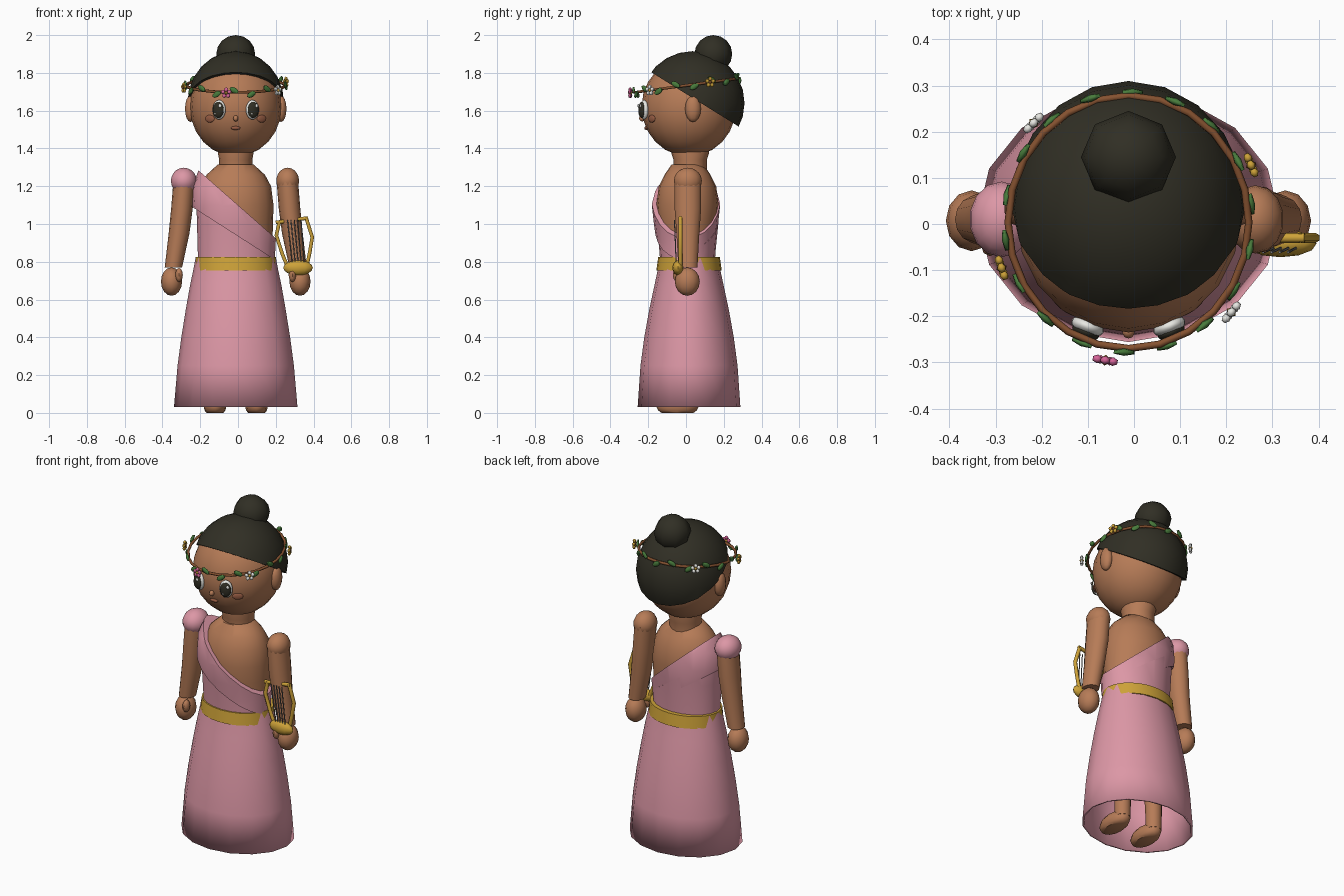
import bpy, bmesh, math
from mathutils import Matrix, Vector

if "Cube" in bpy.data.objects:
    bpy.data.objects.remove(bpy.data.objects["Cube"])

CX = -0.012  # middle of the body
COLOURS = {
    "skin": (0.47, 0.20, 0.095), "rose_cloth": (0.72, 0.31, 0.38), "dark_hair": (0.03, 0.028, 0.018),
    "gold": (0.61, 0.36, 0.04), "leaf_green": (0.065, 0.20, 0.045), "vine_brown": (0.24, 0.085, 0.03),
    "white": (0.82, 0.82, 0.78), "magenta_petal": (0.68, 0.13, 0.32), "blush": (0.30, 0.105, 0.055),
    "string_grey": (0.20, 0.20, 0.20)}
MATS = {}
for key, rgb in COLOURS.items():
    MATS[key] = bpy.data.materials.new(key)
    MATS[key].diffuse_color = (*rgb, 1)


def finish(name, bm, mat, angle=52):
    """Turn a bmesh into a coloured, smooth shaded object."""
    bmesh.ops.recalc_face_normals(bm, faces=bm.faces)
    mesh = bpy.data.meshes.new(name)
    bm.to_mesh(mesh)
    bm.free()
    obj = bpy.data.objects.new(name, mesh)
    bpy.context.collection.objects.link(obj)
    mesh.materials.append(MATS[mat])
    bpy.ops.object.select_all(action='DESELECT')
    obj.select_set(True)
    bpy.context.view_layer.objects.active = obj
    if angle:
        bpy.ops.object.shade_smooth_by_angle(angle=math.radians(angle))
    else:
        bpy.ops.object.shade_smooth()
    return obj


def cut(bm, point, normal):
    """Remove what lies on the normal side of a plane and close the hole."""
    res = bmesh.ops.bisect_plane(bm, geom=bm.verts[:] + bm.edges[:] + bm.faces[:], dist=1e-5,
                                 plane_co=point, plane_no=normal, clear_outer=True)
    edges = [e for e in res["geom_cut"] if isinstance(e, bmesh.types.BMEdge)]
    bmesh.ops.holes_fill(bm, edges=edges, sides=0)


def blobs(name, mat, items, segs=16, rings=10, cuts=(), angle=52):
    """Ellipsoids given as (centre, radii, rotation)."""
    bm = bmesh.new()
    for loc, radii, rot in items:
        m = Matrix.Translation(loc) @ rot @ Matrix.Diagonal((*radii, 1))
        bmesh.ops.create_uvsphere(bm, u_segments=segs, v_segments=rings, radius=1, matrix=m)
    for point, normal in cuts:
        cut(bm, point, normal)
    return finish(name, bm, mat, angle)


def blob(name, mat, loc, radii, rot=Matrix(), **kw):
    return blobs(name, mat, [(loc, radii, rot)], **kw)


def loft(name, mat, rings, segs=20, caps=True, cuts=(), angle=52):
    """Stack of ellipses given as (z, rx, ry, cx, cy)."""
    bm = bmesh.new()
    loops = []
    for z, rx, ry, cx, cy in rings:
        loops.append([bm.verts.new((cx + rx * math.cos(2 * math.pi * i / segs),
                                    cy + ry * math.sin(2 * math.pi * i / segs), z)) for i in range(segs)])
    for a, b in zip(loops, loops[1:]):
        for i in range(segs):
            j = (i + 1) % segs
            bm.faces.new((a[i], a[j], b[j], b[i]))
    if caps:
        bm.faces.new(loops[0])
        bm.faces.new(loops[-1])
    for point, normal in cuts:
        cut(bm, point, normal)
    return finish(name, bm, mat, angle)


def tube(name, mat, paths, radius, cyclic=False):
    curve = bpy.data.curves.new(name, 'CURVE')
    curve.dimensions = '3D'
    curve.bevel_depth, curve.bevel_resolution, curve.use_fill_caps = radius, 1, True
    for pts in paths:
        sp = curve.splines.new('POLY')
        sp.points.add(len(pts) - 1)
        for p, co in zip(sp.points, pts):
            p.co = (*co, 1)
        sp.use_cyclic_u = cyclic
    obj = bpy.data.objects.new(name, curve)
    bpy.context.collection.objects.link(obj)
    curve.materials.append(MATS[mat])


def rot(deg, axis):
    return Matrix.Rotation(math.radians(deg), 4, axis)


# Head, ears, neck
HC, HR = Vector((CX, 0.015, 1.62)), (0.243, 0.25, 0.262)
blob("head", "skin", HC, HR, segs=20, rings=12)
for side, s in (("left", 1), ("right", -1)):
    blob(side + "_ear", "skin", (CX + s * 0.24, 0.037, 1.61), (0.03, 0.042, 0.07), segs=10, rings=8)
loft("neck", "skin", [(1.27, 0.09, 0.088, CX, 0.022), (1.34, 0.088, 0.088, CX, 0.022),
                      (1.375, 0.094, 0.1, CX, 0.022), (1.42, 0.09, 0.095, CX, 0.022)], 16)

# Hair cap trimmed by a sloping plane, and bun
blob("hair_cap", "dark_hair", (CX, 0.035, 1.64), (0.256, 0.275, 0.275), segs=20, rings=12,
     cuts=[((0, 0.05, 1.658), (0, -0.295, -0.475))])
blob("hair_bun", "dark_hair", (CX, 0.145, 1.9), (0.103, 0.1, 0.1), segs=8, rings=8)


def face_point(dx, z, out=0.0):
    """Point on the front of the head."""
    k = 1 - (dx / HR[0]) ** 2 - ((z - HC.z) / HR[2]) ** 2
    p = Vector((CX + dx, HC.y - HR[1] * math.sqrt(k), z))
    return p + (p - HC).normalized() * out


# Face
for side, s in (("left", 1), ("right", -1)):
    turn = rot(s * 21, 'Z')
    blob(side + "_eye_white", "white", face_point(s * 0.087, 1.605, 0.004), (0.037, 0.02, 0.052), turn)
    blob(side + "_eye_pupil", "dark_hair", face_point(s * 0.087, 1.605, 0.017), (0.031, 0.016, 0.043), turn)
    blobs(side + "_eye_glint", "white",
          [(face_point(s * 0.087 + 0.012, 1.625, 0.03), (0.008, 0.005, 0.01), turn),
           (face_point(s * 0.087 - 0.01, 1.588, 0.03), (0.005, 0.004, 0.006), turn)], segs=8, rings=6)
    blob(side + "_cheek", "blush", face_point(s * 0.138, 1.557, -0.001), (0.03, 0.008, 0.02), rot(s * 35, 'Z'))
blob("nose", "skin", face_point(0, 1.56, 0.004), (0.014, 0.016, 0.016), segs=10, rings=8)
blob("mouth", "blush", face_point(0, 1.508, 0), (0.027, 0.01, 0.01), segs=10, rings=8)


# Wreath: tilted vine, leaves and flowers
def wreath(deg, r=0.0):
    a = math.radians(deg)
    y = (0.274 + r) * math.sin(a)
    return Vector((CX + (0.261 + r) * math.cos(a), 0.004 + y, 1.734 + 0.135 * y))


tube("wreath_vine", "vine_brown", [[wreath(i * 15) for i in range(24)]], 0.008, True)
leaves = []
for i in range(18):
    deg, up = i * 20 + 8, 1 if i % 2 else -1
    leaves.append((wreath(deg, 0.008) + Vector((0, 0, up * 0.012)), (0.03, 0.008, 0.015),
                   rot(deg + 90, 'Z') @ rot(up * 30, 'Y')))
blobs("wreath_leaves", "leaf_green", leaves, segs=6, rings=4)
FLOWERS = [(260, "magenta_petal"), (320, "white"), (24, "gold"), (135, "white"), (199, "gold")]
for n, (deg, mat) in enumerate(FLOWERS):
    c, turn = wreath(deg, 0.03), rot(deg + 90, 'Z')
    petals = []
    for k in range(5):
        a = 2 * math.pi * k / 5 + math.pi / 2
        petals.append((c + turn @ Vector((0.018 * math.cos(a), 0, 0.018 * math.sin(a))),
                       (0.0115, 0.0095, 0.0115), turn))
    blobs(f"flower_petals_{n + 1}", mat, petals, segs=6, rings=4)
    blob(f"flower_centre_{n + 1}", "vine_brown" if mat == "gold" else "gold", c,
         (0.009, 0.012, 0.009), turn, segs=6, rings=4)

# Torso, and the draped top cut along slanting planes
TORSO = [(0.75, 0.193, 0.135), (0.85, 0.193, 0.14), (1.0, 0.197, 0.155), (1.1, 0.2, 0.165),
         (1.2, 0.187, 0.152), (1.26, 0.155, 0.122), (1.315, 0.095, 0.085)]
loft("torso", "skin", [(z, rx, ry, CX, 0.008) for z, rx, ry in TORSO])
top_plane = ((0, 0, 1.10), (0.88, 0, 1))
low_plane = ((0, 0, 0.935), (-0.64, 0, -1))
loft("bodice", "rose_cloth", [(z, rx + 0.008, ry + 0.008, CX, 0.008) for z, rx, ry in TORSO],
     cuts=[((0, 0, 1.0), (0.7, 0, 1))])
SASH = [(0.78, 0.206, 0.148), (0.9, 0.211, 0.156), (1.0, 0.222, 0.17), (1.1, 0.232, 0.181),
        (1.2, 0.228, 0.168), (1.29, 0.195, 0.1)]
loft("shoulder_sash", "rose_cloth", [(z, rx, ry, CX, 0.0) for z, rx, ry in SASH],
     cuts=[top_plane, low_plane])

# Skirt with an inner wall, and belt
SKIRT = [(0.82, 0.213, 0.154), (0.76, 0.224, 0.165), (0.68, 0.241, 0.182), (0.55, 0.264, 0.21),
         (0.4, 0.288, 0.237), (0.25, 0.308, 0.257), (0.03, 0.327, 0.272)]
inner = [(z, rx - 0.012, ry - 0.012) for z, rx, ry in reversed(SKIRT)]
loft("skirt", "rose_cloth", [(z, rx, ry, CX, 0.016) for z, rx, ry in SKIRT + inner], 16,
     caps=False, angle=None)
loft("belt", "gold", [(0.755, 0.217, 0.173), (0.825, 0.212, 0.163)] and
     [(0.755, 0.217, 0.173, CX, 0.016), (0.825, 0.212, 0.163, CX, 0.016)], 24)

# Arms, hands, legs and feet
for side, s in (("left", 1), ("right", -1)):
    cover = "skin" if s > 0 else "rose_cloth"
    grow = 0.0 if s > 0 else 0.008
    blob(side + "_shoulder", cover, (CX + s * 0.275, 0.01, 1.228), (0.062 + grow, 0.074 + grow, 0.07),
         segs=14, rings=10)
    loft(side + "_arm", "skin", [(z, rx, ry, CX + s * off, 0.01) for z, rx, ry, off in (
        (1.23, 0.057, 0.072, 0.273), (1.08, 0.057, 0.072, 0.285), (0.95, 0.055, 0.062, 0.3),
        (0.77, 0.046, 0.052, 0.33))], 14)
    blob(side + "_hand", "skin", (CX + s * 0.34, 0.007, 0.695), (0.056, 0.066, 0.075), segs=12, rings=8)
    blob(side + "_thumb", "skin", (CX + s * 0.3, -0.045, 0.73), (0.02, 0.025, 0.037), segs=8, rings=6)
    loft(side + "_leg", "skin", [(0.04, 0.044, 0.044, CX + s * 0.11, 0.02),
                                 (0.16, 0.046, 0.046, CX + s * 0.11, 0.02),
                                 (0.78, 0.075, 0.075, CX + s * 0.1, 0.012)], 12)
    blob(side + "_foot", "skin", (CX + s * 0.11, -0.045, 0.035), (0.06, 0.112, 0.055), segs=12, rings=8,
         cuts=[((0, 0, 0), (0, 0, -1))])

# Lyre held against the left forearm
LY = -0.03
blob("lyre_base", "gold", (0.318, -0.042, 0.768), (0.078, 0.03, 0.04), segs=12, rings=8)
tube("lyre_frame", "gold", [
    [(0.26, LY, 0.78), (0.235, LY, 0.84), (0.203, LY, 0.94), (0.22, LY, 1.015)],
    [(0.365, LY, 0.78), (0.38, LY, 0.85), (0.393, LY, 0.93), (0.36, LY, 1.035)],
    [(0.2, LY, 1.008), (0.37, LY, 1.032)]], 0.011)
tube("lyre_strings", "string_grey",
     [[(0.262 + 0.018 * i, -0.061, 1.02), (0.287 + 0.016 * i, -0.052, 0.79)] for i in range(5)], 0.003)

for m in bpy.data.materials:
    if m.users and not m.is_grease_pencil:
        m.use_nodes = True
        m.node_tree.nodes["Principled BSDF"].inputs["Base Color"].default_value = m.diffuse_color
